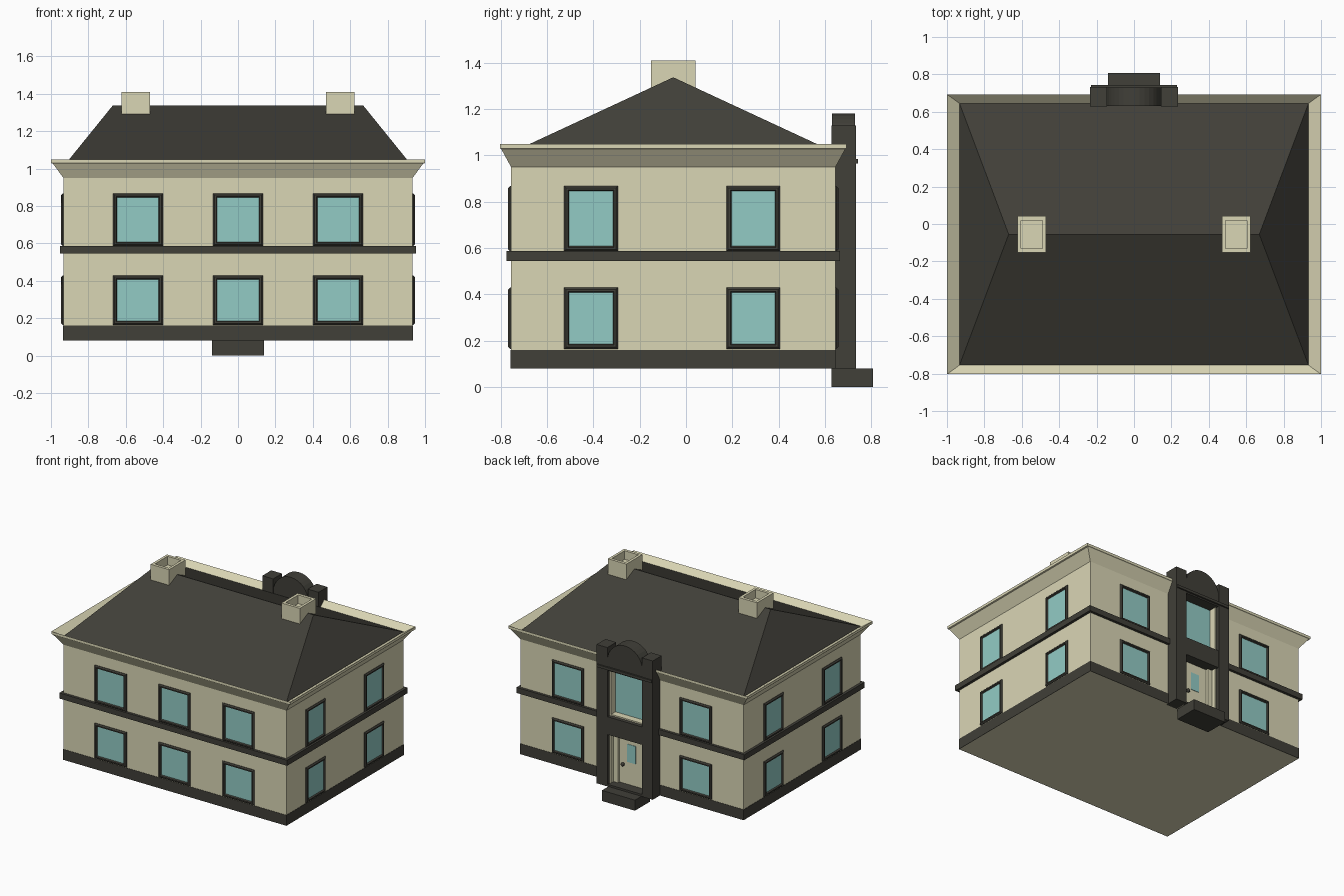
import bpy, bmesh, math
from mathutils import Matrix, Vector

cube = bpy.data.objects.get("Cube")
if cube:
    bpy.data.objects.remove(cube, do_unlink=True)


def material(name, rgb):
    m = bpy.data.materials.new(name)
    m.use_nodes = True
    m.diffuse_color = (*rgb, 1)
    m.node_tree.nodes["Principled BSDF"].inputs["Base Color"].default_value = (*rgb, 1)
    return m


CREAM = material("cream_plaster", (0.70, 0.67, 0.46))
DARK = material("dark_slate", (0.052, 0.050, 0.040))
GLASS = material("pale_teal_glass", (0.29, 0.60, 0.56))

CY = -0.055            # depth centre of the house
HX, HY = 0.933, 0.70   # half sizes of the walls
BACK = CY + HY


def finish(name, bm, mats):
    bmesh.ops.remove_doubles(bm, verts=bm.verts, dist=1e-5)
    mesh = bpy.data.meshes.new(name)
    bm.to_mesh(mesh)
    bm.free()
    for m in mats:
        mesh.materials.append(m)
    ob = bpy.data.objects.new(name, mesh)
    bpy.context.collection.objects.link(ob)
    return ob


def loft(name, rings, mats, matrix=Matrix(), bottom=True, top=True, closed=False):
    """Join rectangles (half width, half depth, height); the top cap takes the last material."""
    bm = bmesh.new()
    signs = ((-1, -1), (1, -1), (1, 1), (-1, 1))
    loops = [[bm.verts.new(matrix @ Vector((sx * a, sy * b, z))) for sx, sy in signs]
             for a, b, z in rings]
    pairs = list(zip(loops, loops[1:]))
    if closed:
        pairs.append((loops[-1], loops[0]))
    for lo, hi in pairs:
        for i in range(4):
            j = (i + 1) % 4
            bm.faces.new((lo[i], lo[j], hi[j], hi[i]))
    if bottom and not closed:
        bm.faces.new(loops[0][::-1])
    if top and not closed:
        bm.faces.new(loops[-1]).material_index = len(mats) - 1
    return finish(name, bm, mats)


def box(name, x, y, z, mat):
    mid = Matrix.Translation(((x[0] + x[1]) / 2, (y[0] + y[1]) / 2, 0))
    a, b = (x[1] - x[0]) / 2, (y[1] - y[0]) / 2
    return loft(name, [(a, b, z[0]), (a, b, z[1])], [mat], mid)


# Walls, plinth and belt course
house = Matrix.Translation((0, CY, 0))
loft("walls", [(HX, HY, 0.08), (HX, HY, 1.0)], [CREAM], house)


def band(name, out, z0, z1):
    loft(name, [(HX, HY, z0), (HX + out, HY + out, z0), (HX + out, HY + out, z1),
                (HX, HY, z1)], [DARK], house, closed=True)


band("plinth", 0.002, 0.08, 0.16)
band("belt_course", 0.02, 0.545, 0.587)

# Flared cornice and hipped roof
loft("cornice", [(HX, HY, 0.95), (0.99, 0.742, 1.027), (1.0, 0.748, 1.03),
                 (1.0, 0.748, 1.05), (HX, HY, 1.005)], [CREAM], house, closed=True)

bm = bmesh.new()
eaves = [bm.verts.new((sx * HX, CY + sy * HY, 1.012))
         for sx, sy in ((-1, -1), (1, -1), (1, 1), (-1, 1))]
west, east = [bm.verts.new((sx * 0.67, CY, 1.337)) for sx in (-1, 1)]
for face in ((eaves[0], eaves[1], east, west), (eaves[1], eaves[2], east),
             (eaves[2], eaves[3], west, east), (eaves[3], eaves[0], west), eaves[::-1]):
    bm.faces.new(face)
finish("hipped_roof", bm, [DARK])

# Hollow chimneys on the ridge
for side, sx in (("left", 1), ("right", -1)):
    loft(f"{side}_chimney", [(0.077, 0.097, 1.2), (0.077, 0.097, 1.41), (0.057, 0.075, 1.41),
                             (0.057, 0.075, 1.345)], [CREAM],
         Matrix.Translation((sx * 0.547, CY, 0)))


# Windows: bevelled frame around a recessed pane
def window(name, w, h, place):
    a, b, t = w / 2, h / 2, 0.022
    loft(name, [(a, b, 0), (a, b, 0.004), (a - 0.008, b - 0.008, 0.012),
                (a - t + 0.005, b - t + 0.005, 0.012), (a - t, b - t, 0.002)],
         [DARK, GLASS], place, bottom=False)


STOREYS = (("lower", 0.297, 0.265), ("upper", 0.727, 0.282))
WALLS = (("front", 0, HY, 0.266, (-0.535, 0, 0.535)),
         ("left", 90, HX, 0.232, (-0.355, 0.345)),
         ("back", 180, HY, 0.266, (-0.535, 0.535)),
         ("right", 270, HX, 0.232, (-0.345, 0.355)))
upright = Matrix.Rotation(math.pi / 2, 4, 'X')
for wall, angle, dist, width, spots in WALLS:
    turn = house @ Matrix.Rotation(math.radians(angle), 4, 'Z')
    for storey, z, height in STOREYS:
        for n, s in enumerate(spots):
            window(f"{wall}_{storey}_window_{n + 1}", width, height,
                   turn @ Matrix.Translation((s, -dist, z)) @ upright)

# Entrance portal: pillars, cream reveals, step, floor band and lintel
for side, sx in (("left", 1), ("right", -1)):
    box(f"{side}_portal_pillar", sorted((sx * 0.145, sx * 0.235)), (0.627, 0.733),
        (0.08, 1.13), DARK)
    box(f"{side}_portal_reveal", sorted((sx * 0.136, sx * 0.146)), (0.63, 0.705),
        (0.08, 0.97), CREAM)
    box(f"{side}_door_jamb", sorted((sx * 0.1, sx * 0.137)), (0.63, 0.67), (0.08, 0.47), CREAM)
box("entrance_step", (-0.138, 0.138), (0.627, 0.807), (0, 0.08), DARK)
box("door_threshold", (-0.146, 0.146), (0.63, 0.73), (0.08, 0.095), DARK)
box("portal_floor_band", (-0.146, 0.146), (0.627, 0.729), (0.47, 0.605), DARK)
box("portal_window_sill", (-0.14, 0.14), (0.63, 0.70), (0.605, 0.615), CREAM)
box("portal_lintel", (-0.23, 0.23), (0.70, 0.743), (0.965, 0.985), DARK)

# Arched pediment between the pillars
bm = bmesh.new()
outline = [(-0.146, 0.955), (0.146, 0.955)]
outline += [(0.146 * math.cos(math.pi * i / 16), 1.035 + 0.145 * math.sin(math.pi * i / 16))
            for i in range(17)]
face = bm.faces.new([bm.verts.new((x, 0.73, z)) for x, z in outline])
moved = bmesh.ops.extrude_face_region(bm, geom=[face])["geom"]
bmesh.ops.translate(bm, vec=(0, -0.1, 0),
                    verts=[v for v in moved if isinstance(v, bmesh.types.BMVert)])
bmesh.ops.recalc_face_normals(bm, faces=bm.faces)
finish("arched_pediment", bm, [DARK])

# Portal glazing and door
box("portal_window_pane", (-0.137, 0.137), (BACK - 0.002, BACK + 0.004), (0.615, 0.96), GLASS)
box("door_leaf", (-0.1, 0.1), (BACK - 0.002, BACK + 0.006), (0.095, 0.47), CREAM)
box("door_pane", (-0.036, 0.036), (BACK + 0.002, BACK + 0.009), (0.265, 0.4), GLASS)
bm = bmesh.new()
bmesh.ops.create_uvsphere(bm, u_segments=10, v_segments=6, radius=0.014,
                          matrix=Matrix.Translation((0.068, BACK + 0.015, 0.24)))
finish("door_knob", bm, [DARK])
